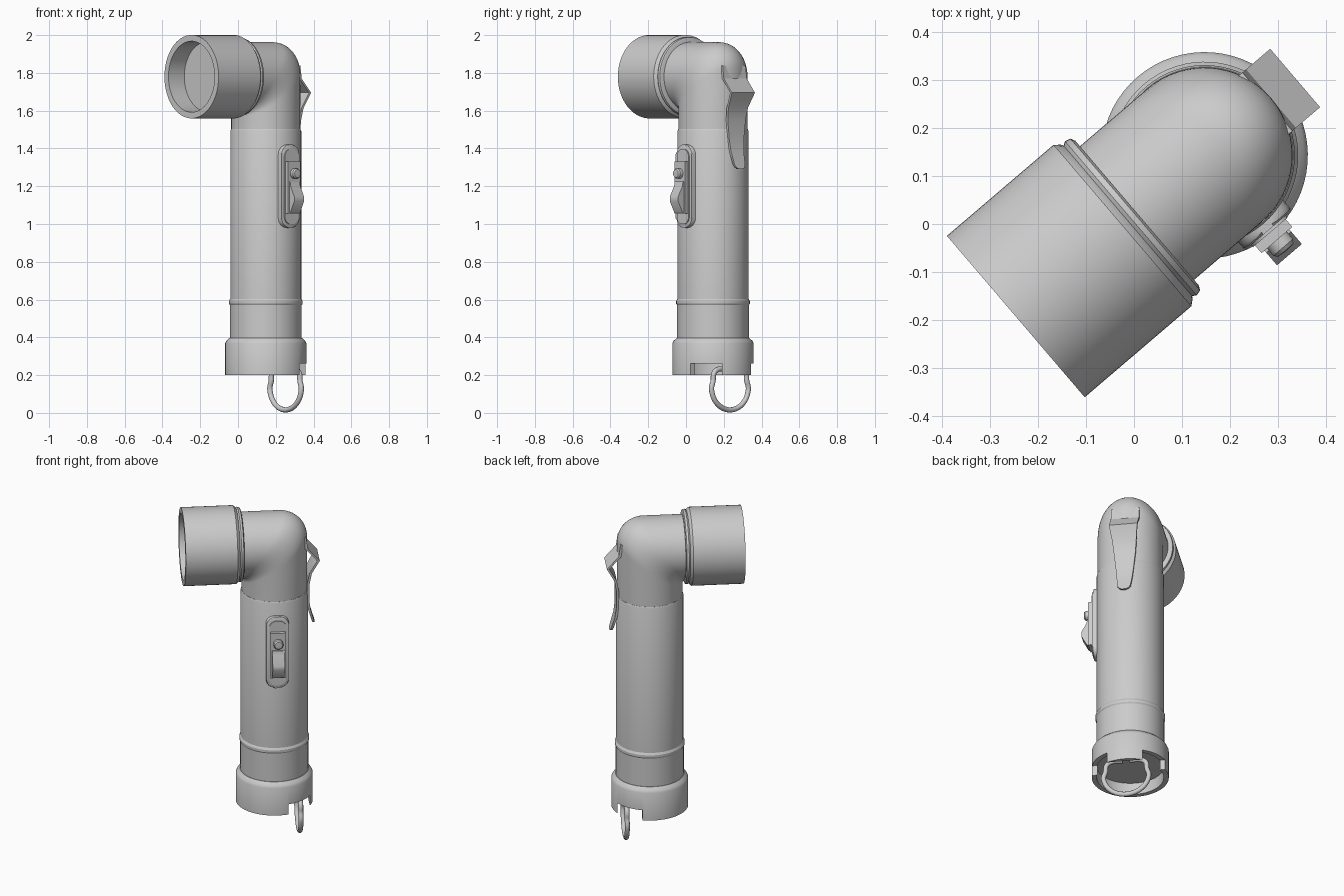
import bpy, bmesh, math
from mathutils import Matrix, Vector

if "Cube" in bpy.data.objects:
    bpy.data.objects.remove(bpy.data.objects["Cube"])

# Local frame: +X back (clip side), -X lamp side, -Y switch side, origin on the handle axis
PLACE = Matrix.Translation((0.147, 0.143, 0)) @ Matrix.Rotation(math.radians(40.5), 4, 'Z')
SEG = 64


def finish(name, bm):
    bmesh.ops.remove_doubles(bm, verts=bm.verts, dist=1e-5)
    bmesh.ops.recalc_face_normals(bm, faces=bm.faces)
    me = bpy.data.meshes.new(name)
    bm.to_mesh(me)
    bm.free()
    ob = bpy.data.objects.new(name, me)
    bpy.context.collection.objects.link(ob)
    ob.matrix_world = PLACE
    return ob


def grid(bm, rows, wrap=True):
    vs = [[bm.verts.new(p) for p in row] for row in rows]
    n = len(vs[0])
    for a, b in zip(vs, vs[1:]):
        for j in range(n if wrap else n - 1):
            k = (j + 1) % n
            bm.faces.new((a[j], a[k], b[k], b[j]))
    return vs


def lathe(name, profile, axis=Matrix.Identity(4)):
    bm = bmesh.new()
    grid(bm, [[axis @ Vector((r * math.cos(2 * math.pi * j / SEG),
                              r * math.sin(2 * math.pi * j / SEG), h))
               for j in range(SEG)] for r, h in profile])
    return finish(name, bm)


def prism(name, outline, place, bevel=0.0):
    """Extrude an outline; place(a, b, side) gives a point, side is 0 or 1."""
    bm = bmesh.new()
    low, high = grid(bm, [[place(a, b, s) for a, b in outline] for s in (0, 1)])
    bm.faces.new(low)
    top = bm.faces.new(high)
    if bevel:
        bmesh.ops.bevel(bm, geom=list(top.edges), offset=bevel, segments=2,
                        profile=0.5, affect='EDGES')
    return finish(name, bm)


# Handle tube with its seam ridge
lathe("handle_tube", [(0, 0.38), (0.19, 0.38), (0.19, 0.57), (0.195, 0.578), (0.195, 0.592),
                      (0.188, 0.604), (0.188, 1.492), (0.184, 1.502), (0, 1.502)])

# Hollow end cap, slotted where the hanging ring passes through
cap = lathe("end_cap", [(0, 0.272), (0.187, 0.272), (0.187, 0.2), (0.215, 0.2), (0.215, 0.368),
                        (0.208, 0.382), (0.192, 0.397), (0, 0.397)])
cutter = prism("slot_cutter", [(0.06, 0.15), (0.19, 0.15), (0.19, 0.262), (0.06, 0.262)],
               lambda a, b, s: (a, (-0.3, 0.3)[s], b))
cutter.hide_render = True
mod = cap.modifiers.new("slot", 'BOOLEAN')
mod.operation, mod.object, mod.solver = 'DIFFERENCE', cutter, 'EXACT'
bpy.context.view_layer.objects.active = cap
bpy.ops.object.modifier_apply(modifier=mod.name)
bpy.data.objects.remove(cutter)

# Elbow: each line along the tube turns the corner with its own fillet
bm = bmesh.new()
R, ZC = 0.183, 1.78
rows = []
for i in range(-1, 14):
    row = []
    for j in range(SEG):
        p = 2 * math.pi * j / SEG
        y, w = R * math.cos(p), R * math.sin(p)
        f = 0.03 + 0.11 * (w + R) / (2 * R)
        if i == -1:
            row.append((-0.23, y, ZC + w))
        elif i == 13:
            row.append((w, y, 1.49))
        else:
            t = math.pi / 2 * i / 12
            row.append((w - f + f * math.sin(t), y, ZC + w - f + f * math.cos(t)))
    rows.append(row)
grid(bm, rows)
finish("elbow", bm)

# Lamp head: stepped collar, barrel and recessed lens
forward = Matrix.Translation((0, 0, ZC)) @ Matrix.Rotation(-math.pi / 2, 4, 'Y')
lathe("lamp_head", [(0, 0.185), (0.198, 0.185), (0.208, 0.19), (0.211, 0.202), (0.206, 0.21),
                    (0.211, 0.213), (0.221, 0.225), (0.221, 0.517), (0.188, 0.517),
                    (0.184, 0.41), (0, 0.41)], forward)

# Belt clip: bent tapering strip with thickness
strip = [(0.172, 1.84, 0.08), (0.182, 1.77, 0.08), (0.248, 1.695, 0.08), (0.205, 1.615, 0.068),
         (0.193, 1.55, 0.062), (0.192, 1.44, 0.05), (0.2, 1.38, 0.044), (0.219, 1.315, 0.037),
         (0.225, 1.298, 0.027), (0.227, 1.29, 0.012)]
bm = bmesh.new()
rows = [[(x - 0.014, -h, z), (x, -h, z), (x, h, z), (x - 0.014, h, z)] for x, z, h in strip]
vs = grid(bm, rows)
bm.faces.new(vs[0])
bm.faces.new(vs[-1])
finish("belt_clip", bm)
prism("clip_mount", [(0.1, 1.77), (0.181, 1.77), (0.171, 1.84), (0.1, 1.84)],
      lambda a, b, s: (a, (-0.079, 0.079)[s], b))


# Switch base plate: long rounded plate, with a raised inner rim
def plate(half_w, z0, z1, radius, n=6):
    pts = []
    for q, (sx, z) in enumerate([(1, z1 - radius), (-1, z1 - radius),
                                 (-1, z0 + radius), (1, z0 + radius)]):
        for k in range(n + 1):
            t = math.pi / 2 * (q + k / n)
            pts.append((sx * (half_w - radius) + radius * math.cos(t), z + radius * math.sin(t)))
    return pts


prism("switch_plate", plate(0.064, 0.98, 1.42, 0.05),
      lambda a, b, s: (a, (-0.15, -0.205)[s], b), 0.012)
prism("switch_inner_plate", plate(0.047, 1.0, 1.395, 0.038),
      lambda a, b, s: (a, (-0.19, -0.211)[s], b))
prism("switch_housing", [(-0.042, 1.055), (0.042, 1.055), (0.042, 1.33), (-0.042, 1.33)],
      lambda a, b, s: (a, (-0.18, -0.232)[s], b))
# Sliding thumb piece and round push button
prism("switch_slider", [(0.2, 1.06), (0.24, 1.06), (0.272, 1.12), (0.272, 1.145),
                        (0.242, 1.2), (0.238, 1.225), (0.2, 1.225)],
      lambda a, b, s: ((-0.034, 0.034)[s], -a, b))
side = Matrix.Translation((0, 0, 1.267)) @ Matrix.Rotation(math.pi / 2, 4, 'X')
lathe("push_button", [(0, 0.2), (0.027, 0.2), (0.027, 0.252), (0.021, 0.26), (0, 0.262)], side)

# Hanging ring: bent wire with ends turned into the cap
path = [(-0.02, 0.237), (-0.085, 0.236), (-0.112, 0.215), (-0.117, 0.175)]
path += [(-0.128 * math.cos(t), 0.14 - 0.118 * math.sin(t))
         for t in [math.pi * k / 12 for k in range(13)]]
path += [(-y, z) for y, z in reversed(path[:4])]
cu = bpy.data.curves.new("hanging_ring", 'CURVE')
cu.dimensions = '3D'
cu.bevel_depth, cu.bevel_resolution, cu.use_fill_caps = 0.014, 3, True
cu.resolution_u = 4
sp = cu.splines.new('BEZIER')
sp.bezier_points.add(len(path) - 1)
for bp, (y, z) in zip(sp.bezier_points, path):
    bp.co = (0.138, y, z - 0.006)
    bp.handle_left_type = bp.handle_right_type = 'AUTO'
ring = bpy.data.objects.new("hanging_ring", cu)
bpy.context.collection.objects.link(ring)
ring.matrix_world = PLACE

# Smooth shading with crisp edges
bpy.ops.object.select_all(action='DESELECT')
for ob in bpy.context.collection.objects:
    if ob.type == 'MESH':
        ob.select_set(True)
        bpy.context.view_layer.objects.active = ob
bpy.ops.object.shade_smooth_by_angle(angle=math.radians(30))
